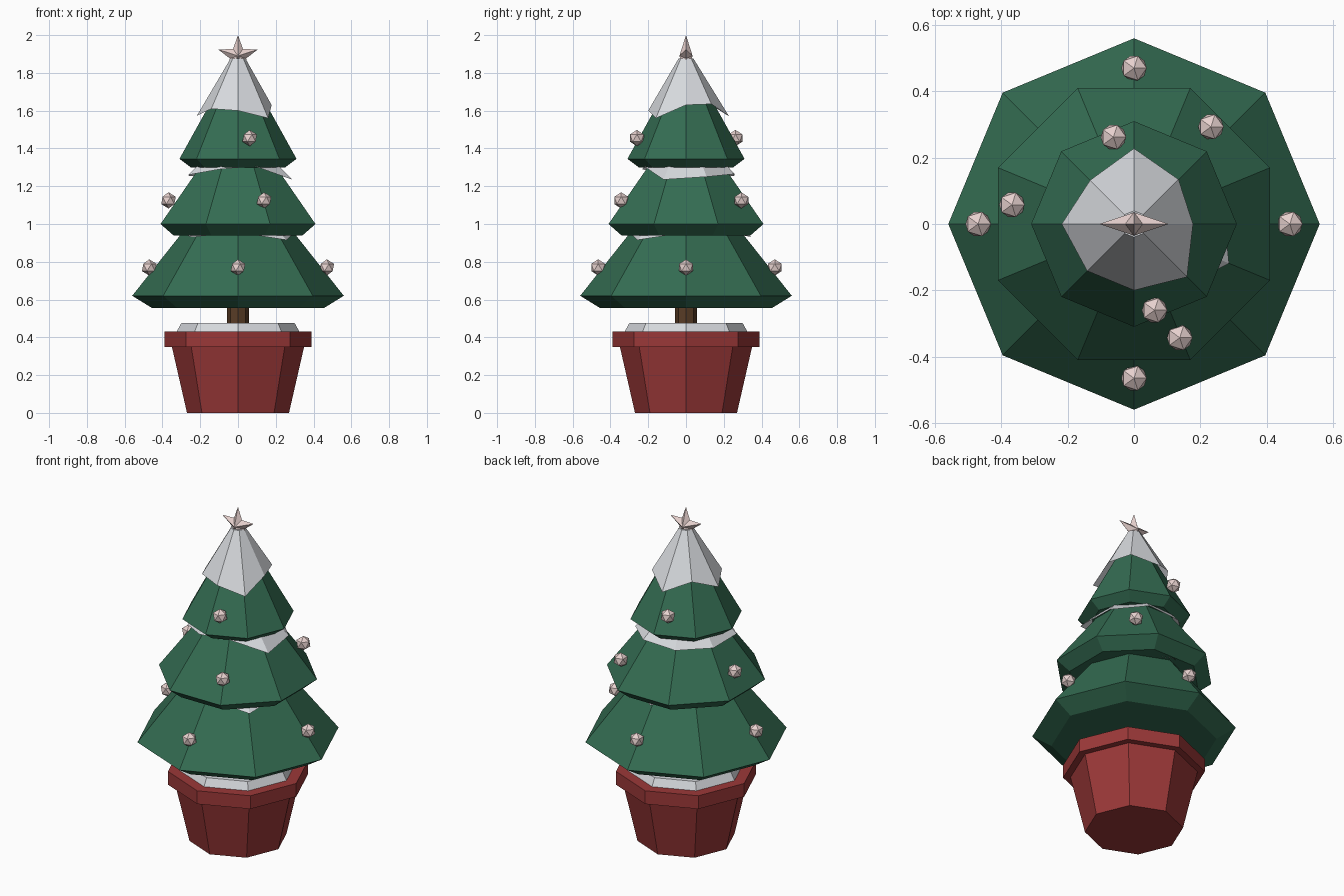
import bpy, bmesh
from math import sin, cos, pi
from mathutils import Vector

old = bpy.data.objects.get("Cube")
if old:
    bpy.data.objects.remove(old, do_unlink=True)


def make_material(name, rgb):
    mat = bpy.data.materials.new(name)
    mat.use_nodes = True
    color = (*rgb, 1)
    mat.diffuse_color = color
    bsdf = next(n for n in mat.node_tree.nodes if n.type == 'BSDF_PRINCIPLED')
    bsdf.inputs["Base Color"].default_value = color
    bsdf.inputs["Roughness"].default_value = 0.9
    return mat


GREEN = make_material("fir green", (0.034, 0.15, 0.084))
RED = make_material("pot red", (0.33, 0.04, 0.04))
SNOW = make_material("snow white", (0.68, 0.70, 0.73))
PINK = make_material("pale pink", (0.80, 0.64, 0.62))
BROWN = make_material("bark brown", (0.098, 0.045, 0.019))

SIDES = 8
HALF_STEP = pi / SIDES


def finish(name, bm, mat):
    bmesh.ops.recalc_face_normals(bm, faces=bm.faces)
    mesh = bpy.data.meshes.new(name)
    bm.to_mesh(mesh)
    bm.free()
    mesh.materials.append(mat)
    obj = bpy.data.objects.new(name, mesh)
    bpy.context.collection.objects.link(obj)
    return obj


def stack(name, rings, mat, turn=0.0, cap_bottom=True):
    """Join eight-sided rings; each ring lists one (radius, height) per corner."""
    bm = bmesh.new()
    loops = []
    for ring in rings:
        loop = []
        for i, (r, z) in enumerate(ring):
            a = turn + 2 * pi * i / SIDES
            loop.append(bm.verts.new((r * cos(a), r * sin(a), z)))
        loops.append(loop)
    for low, high in zip(loops, loops[1:]):
        for i in range(SIDES):
            j = (i + 1) % SIDES
            bm.faces.new((low[i], low[j], high[j], high[i]))
    bm.faces.new(loops[-1])
    if cap_bottom:
        bm.faces.new(loops[0])
    return finish(name, bm, mat)


def lathe(name, profile, mat, turn=0.0):
    return stack(name, [[p] * SIDES for p in profile], mat, turn)


def snow_skirt(name, hem, top, turn=0.0):
    return stack(name, [hem, [top] * SIDES], SNOW, turn, cap_bottom=False)


# Pot, soil snow and trunk
lathe("pot", [(0.27, 0), (0.35, 0.35), (0.39, 0.35), (0.39, 0.43), (0.32, 0.43)], RED)
lathe("pot_snow", [(0.33, 0.42), (0.325, 0.43), (0.30, 0.475)], SNOW)
lathe("trunk", [(0.057, 0.45), (0.057, 0.6)], BROWN)

# Branch tiers, the middle one turned half a step
lathe("lower_branches", [(0.455, 0.555), (0.56, 0.62), (0.18, 1.1)], GREEN)
lathe("middle_branches", [(0.37, 0.94), (0.444, 1.0), (0.13, 1.42)], GREEN, HALF_STEP)
lathe("upper_branches", [(0.25, 1.30), (0.31, 1.345), (0.03, 1.85)], GREEN)

# Snow with uneven hems
tuck = (0.30, 0.955)
snow_skirt("lower_snow",
           [tuck, tuck, (0.345, 0.932), tuck, tuck, (0.35, 0.93), tuck, (0.365, 0.915)],
           (0.28, 0.98))
snow_skirt("middle_snow",
           [(0.285, 1.25), (0.28, 1.265), (0.275, 1.255), (0.28, 1.255),
            (0.285, 1.26), (0.25, 1.29), (0.24, 1.305), (0.31, 1.235)],
           (0.2, 1.34), HALF_STEP)
snow_skirt("top_snow",
           [(0.178, 1.63), (0.19, 1.635), (0.228, 1.57), (0.187, 1.63),
            (0.218, 1.573), (0.20, 1.61), (0.20, 1.60), (0.226, 1.56)],
           (0.04, 1.875))

# Baubles
baubles = [(0, -0.465, 0.77), (0.47, 0, 0.77), (0, 0.47, 0.77), (-0.47, 0, 0.77),
           (0.138, -0.343, 1.125), (0.232, 0.293, 1.125), (-0.368, 0.058, 1.125),
           (0.062, -0.26, 1.455), (-0.062, 0.262, 1.455)]
for n, spot in enumerate(baubles):
    bm = bmesh.new()
    bmesh.ops.create_icosphere(bm, subdivisions=1, radius=0.043)
    bmesh.ops.translate(bm, verts=bm.verts, vec=Vector(spot))
    finish(f"bauble_{n + 1}", bm, PINK)

# Five-pointed star with raised centre on both faces
bm = bmesh.new()
middle = 1.89
front, back = (bm.verts.new((0, y, middle)) for y in (-0.035, 0.035))
rim = []
for i in range(10):
    a = pi / 2 + i * pi / 5
    r = 0.045 if i % 2 else 0.11
    rim.append(bm.verts.new((r * cos(a), 0, middle + r * sin(a))))
for i in range(10):
    for centre in (front, back):
        bm.faces.new((centre, rim[i], rim[(i + 1) % 10]))
finish("star", bm, PINK)
